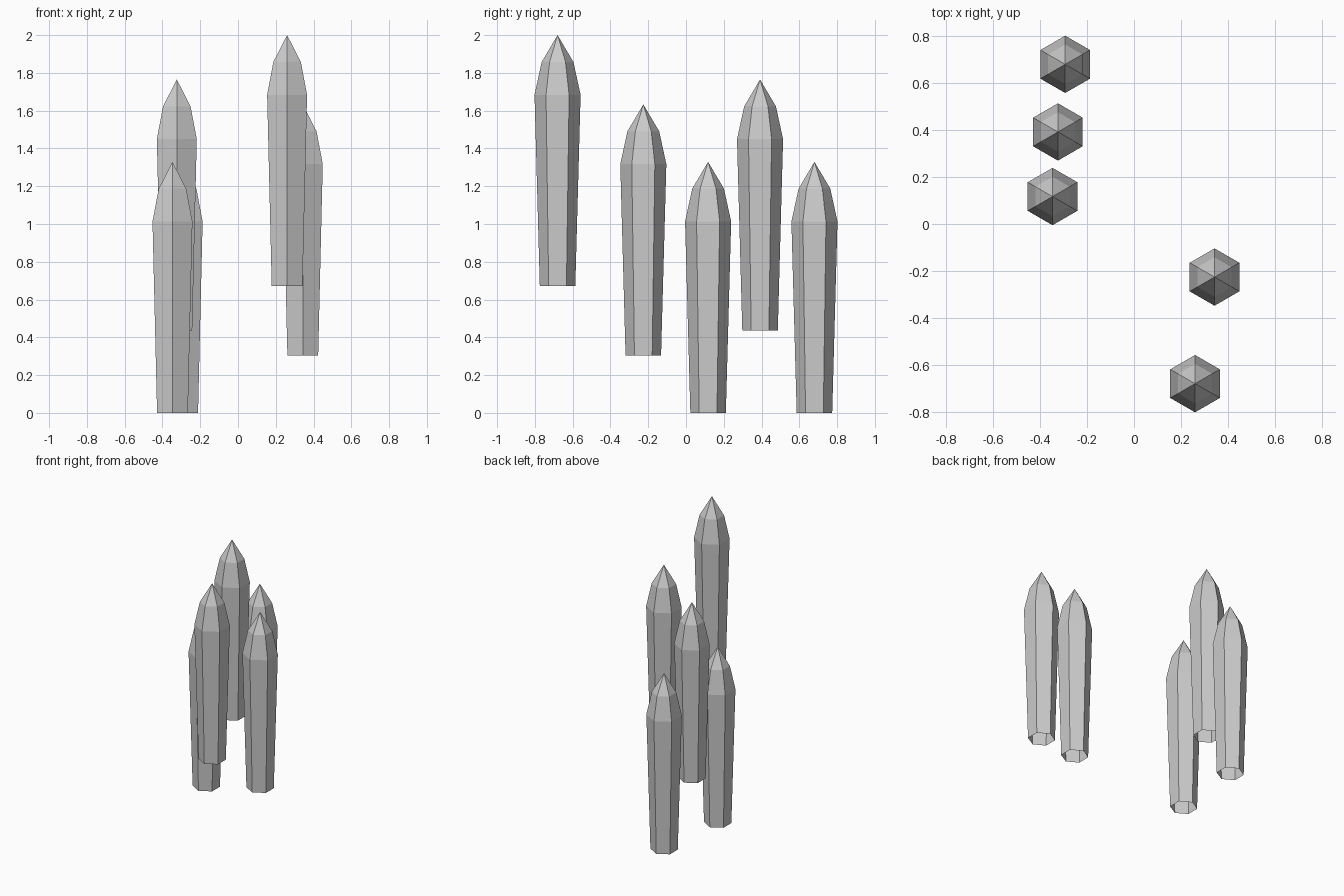
import bpy, bmesh
from math import cos, sin, pi

if "Cube" in bpy.data.objects:
    bpy.data.objects.remove(bpy.data.objects["Cube"])

SIDES = 6
# crystal profile: (radius, height above its base), then the point
RINGS = [(0.094, 0.0), (0.122, 1.013), (0.084, 1.187)]
TIP = 1.329


def crystal(name, location):
    bm = bmesh.new()
    # corners point along y; the base stays open
    rings = [[bm.verts.new((r * cos(pi / 2 + 2 * pi * i / SIDES),
                            r * sin(pi / 2 + 2 * pi * i / SIDES), z))
              for i in range(SIDES)] for r, z in RINGS]
    tip = bm.verts.new((0, 0, TIP))
    for i in range(SIDES):
        j = (i + 1) % SIDES
        for low, high in zip(rings, rings[1:]):
            bm.faces.new((low[i], low[j], high[j], high[i]))
        bm.faces.new((rings[-1][i], rings[-1][j], tip))
    mesh = bpy.data.meshes.new(name)
    bm.to_mesh(mesh)
    bm.free()
    obj = bpy.data.objects.new(name, mesh)
    obj.location = location
    bpy.context.collection.objects.link(obj)


# left group of three, right group of two, at staggered heights
crystal("left_crystal_back", (-0.293, 0.680, 0.0))
crystal("left_crystal_middle", (-0.324, 0.392, 0.436))
crystal("left_crystal_front", (-0.347, 0.117, 0.0))
crystal("right_crystal_back", (0.343, -0.226, 0.304))
crystal("right_crystal_front", (0.260, -0.680, 0.671))
